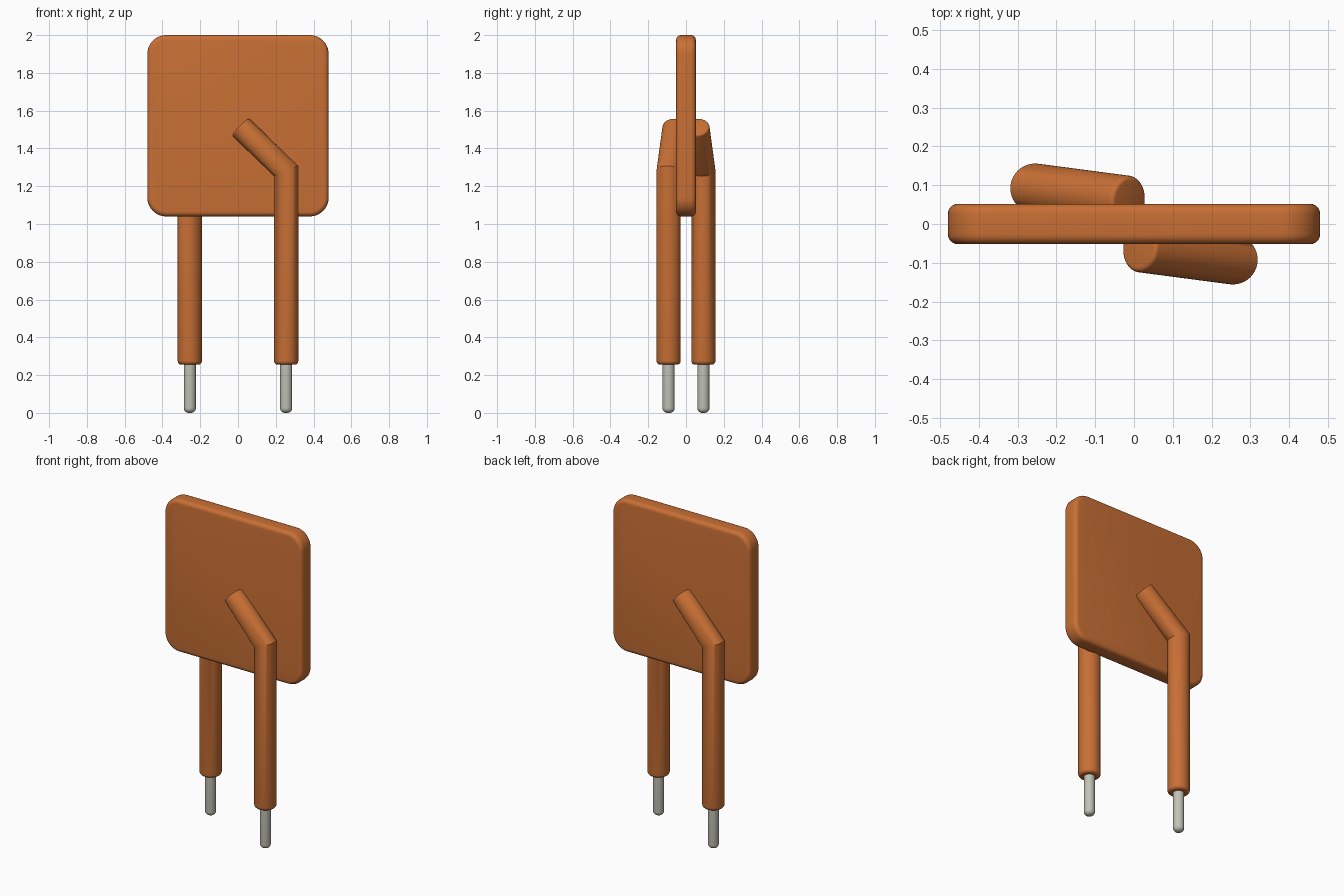
import bpy, bmesh
from math import cos, sin, pi, radians
from mathutils import Vector, Matrix

cube = bpy.data.objects.get("Cube")
if cube:
    bpy.data.objects.remove(cube, do_unlink=True)


def material(name, color):
    m = bpy.data.materials.new(name)
    m.use_nodes = True
    m.diffuse_color = color
    m.node_tree.nodes["Principled BSDF"].inputs["Base Color"].default_value = color
    return m


orange = material("orange coating", (0.58, 0.16, 0.035, 1))
metal = material("pale metal", (0.54, 0.54, 0.47, 1))


def finish(name, bm, mat):
    bmesh.ops.recalc_face_normals(bm, faces=bm.faces)
    mesh = bpy.data.meshes.new(name)
    bm.to_mesh(mesh)
    bm.free()
    mesh.materials.append(mat)
    ob = bpy.data.objects.new(name, mesh)
    bpy.context.collection.objects.link(ob)
    bpy.ops.object.select_all(action='DESELECT')
    ob.select_set(True)
    bpy.context.view_layer.objects.active = ob
    bpy.ops.object.shade_smooth_by_angle(angle=radians(32))
    return ob


def slide(points, axis, centre, normal):
    """Move points along an axis until they lie on a plane."""
    return [p + axis * ((centre - p).dot(normal) / axis.dot(normal)) for p in points]


def circle(x, y, z, r, sides=40):
    return [Vector((x + r * cos(2 * pi * i / sides), y + r * sin(2 * pi * i / sides), z))
            for i in range(sides)]


def loft(name, rings, mat):
    bm = bmesh.new()
    loops = [[bm.verts.new(p) for p in ring] for ring in rings]
    for a, b in zip(loops, loops[1:]):
        for i in range(len(a)):
            j = (i + 1) % len(a)
            bm.faces.new((a[i], a[j], b[j], b[i]))
    bm.faces.new(loops[0])
    bm.faces.new(loops[-1])
    return finish(name, bm, mat)


def rounded_start(x, y, z, r, fillet, steps=6):
    """Rings of a vertical rod with a rounded lower rim."""
    return [circle(x, y, z + fillet * (1 - cos(t)), r - fillet * (1 - sin(t)))
            for t in (pi / 2 * k / steps for k in range(steps + 1))]


# Flat square body with rounded corners and soft rims
bm = bmesh.new()
bmesh.ops.create_cube(bm, size=1)
bmesh.ops.transform(bm, verts=bm.verts, matrix=Matrix.Translation((0, 0, 1.52))
                    @ Matrix.Diagonal((0.96, 0.104, 0.96, 1)))
corners = [e for e in bm.edges if abs(e.verts[0].co.y - e.verts[1].co.y) > 0.05]
bmesh.ops.bevel(bm, geom=corners, offset=0.1, segments=10, profile=0.5, affect='EDGES')
rims = [e for e in bm.edges if abs(e.verts[0].co.y - e.verts[1].co.y) < 0.01]
bmesh.ops.bevel(bm, geom=rims, offset=0.025, segments=5, profile=0.5, affect='EDGES')
finish("disc_body", bm, orange)

# Coated bent leg: straight sleeve, mitred elbow, slanted upper arm
LEG_X, LEG_Y, R = 0.255, -0.092, 0.064
elbow = Vector((LEG_X, LEG_Y, 1.28))
tip = Vector((0.012, -0.06, 1.515))
up = Vector((0, 0, 1))
arm = (tip - elbow).normalized()
rings = rounded_start(LEG_X, LEG_Y, 0.255, R, 0.02)
mitre = slide(rings[-1], up, elbow, (up + arm).normalized())
end = slide(mitre, arm, tip, arm)
rings.append(mitre)
for k in range(5):
    t = pi / 2 * k / 4
    scale = 1 - 0.012 / R * (1 - cos(t))
    rings.append([tip + (p - tip) * scale - arm * 0.012 * (1 - sin(t)) for p in end])
wire = rounded_start(LEG_X, LEG_Y, 0, 0.032, 0.026)
wire.append(circle(LEG_X, LEG_Y, 0.3, 0.032))

# The second leg is the first turned half way round
for side, turn in (("left", 0), ("right", pi)):
    rot = Matrix.Rotation(turn, 3, 'Z')
    for part, shape, mat in (("coated_leg", rings, orange), ("wire_end", wire, metal)):
        loft(f"{side}_{part}", [[rot @ p for p in ring] for ring in shape], mat)
